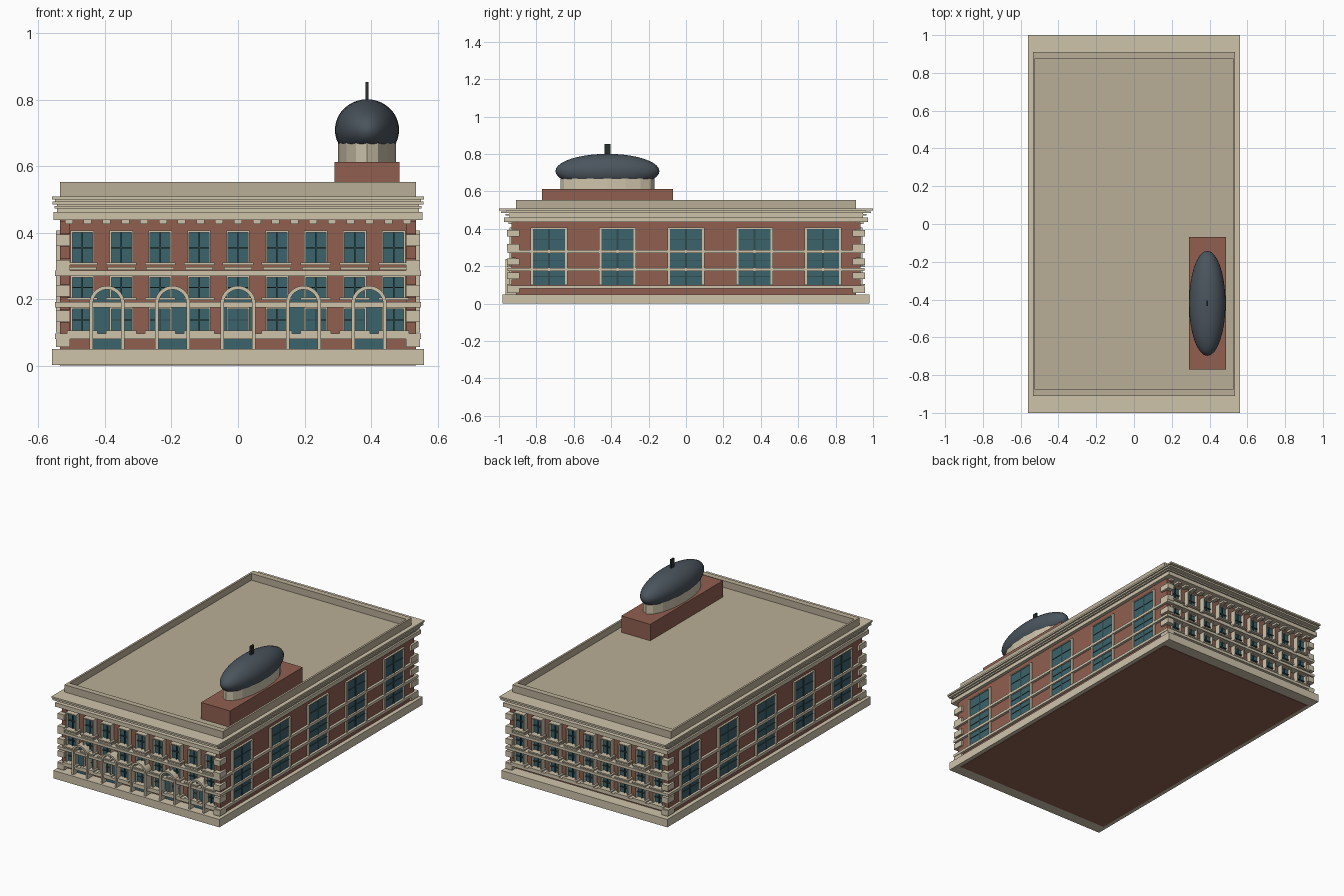
import bpy, bmesh, math
from mathutils import Matrix

if "Cube" in bpy.data.objects:
    bpy.data.objects.remove(bpy.data.objects["Cube"])

def mat(name, r, g, b):
    m = bpy.data.materials.new(name)
    m.diffuse_color = (r, g, b, 1)
    m.use_nodes = True
    m.node_tree.nodes["Principled BSDF"].inputs["Base Color"].default_value = m.diffuse_color
    return m

BRICK = mat("brick", 0.28, 0.115, 0.08)
STONE = mat("stone", 0.62, 0.55, 0.41)
TAN = mat("roof_tan", 0.49, 0.42, 0.31)
GLASS = mat("glass", 0.045, 0.125, 0.155)
BAR = mat("bars", 0.03, 0.07, 0.075)
SLATE = mat("slate", 0.07, 0.09, 0.11)
SPIRE = mat("spire", 0.02, 0.03, 0.03)

WX, WY, K = 0.535, 0.91, 2.83      # wall half sizes, depth stretch along y
parts = {}

def part(name, material):
    if name not in parts:
        parts[name] = (bmesh.new(), material)
    return parts[name][0]

def box(name, material, x0, x1, y0, y1, z0, z1):
    m = Matrix.Translation(((x0+x1)/2, (y0+y1)/2, (z0+z1)/2)) @ \
        Matrix.Diagonal((abs(x1-x0), abs(y1-y0), abs(z1-z0), 1))
    bmesh.ops.create_cube(part(name, material), size=1, matrix=m)

def slab(name, material, hx, hy, z0, z1):
    box(name, material, -hx, hx, -hy, hy, z0, z1)

def on_face(face, piece, material, u0, u1, z0, z1, depth):
    """Box standing proud of one facade; u runs along the facade."""
    name = face + "_" + piece
    s = -1 if face in ("front", "left") else 1
    if face in ("front", "back"):
        box(name, material, u0, u1, s*(WY-0.02), s*(WY+depth*K), z0, z1)
    else:
        box(name, material, s*(WX-0.01), s*(WX+depth), u0*K, u1*K, z0, z1)

def window(face, u, z0, z1, bars):
    w = 0.03
    on_face(face, "window_glass", GLASS, u-w, u+w, z0, z1, 0.004)
    for s in (-1, 1):
        on_face(face, "window_frames", STONE, u+s*w, u+s*(w+0.005), z0, z1, 0.012)
    on_face(face, "window_frames", STONE, u-w-0.005, u+w+0.005, z1, z1+0.006, 0.012)
    on_face(face, "window_bars", BAR, u-0.002, u+0.002, z0, z1, 0.007)
    for z in bars:
        on_face(face, "window_bars", BAR, u-w, u+w, z-0.002, z+0.002, 0.007)

# Main body, plinth, string courses
slab("brick_body", BRICK, WX, WY, 0, 0.49)
slab("plinth", STONE, 0.56, 0.98, 0.002, 0.05)
for z in (0.08, 0.175, 0.27):
    slab("string_courses", STONE, 0.55, 0.955, z, z+0.016)

# Stepped cornice
for hx, hy, z0, z1 in ((0.555, 0.972, 0.438, 0.462), (0.545, 0.945, 0.462, 0.472),
                       (0.552, 0.965, 0.472, 0.480), (0.545, 0.945, 0.480, 0.484),
                       (0.558, 0.99, 0.484, 0.494), (0.55, 0.96, 0.494, 0.499),
                       (0.56, 1.0, 0.499, 0.509)):
    slab("cornice", STONE, hx, hy, z0, z1)

# Roof deck and parapet
slab("roof_deck", TAN, WX-0.001, WY-0.001, 0.50, 0.512)
for s in (-1, 1):
    box("parapet", TAN, s*(WX-0.012), s*WX, -WY, WY, 0.505, 0.553)
    box("parapet", TAN, -WX+0.012, WX-0.012, s*(WY-0.034), s*WY, 0.505, 0.553)

# Front and back windows, sills, dentils
for face in ("front", "back"):
    for i in range(-4, 5):
        u = i*0.117
        for z0, z1 in ((0.105, 0.17), (0.205, 0.265), (0.31, 0.40)):
            window(face, u, z0, z1, [z0+(z1-z0)*0.5])
            on_face(face, "sills", STONE, u-0.046, u+0.046, z0-0.008, z0, 0.017)
        on_face(face, "sills", STONE, u-0.042, u+0.042, 0.288, 0.296, 0.014)
    for i in range(-9, 10):
        u = i*0.0565
        on_face(face, "dentils", STONE, u-0.012, u+0.012, 0.426, 0.438, 0.014)

# Side windows, each a tall bay
for face in ("left", "right"):
    for i in range(-2, 3):
        window(face, i*0.366/K, 0.10, 0.40, [0.145, 0.23, 0.345])

# Corner quoins on front and back
for sx in (-1, 1):
    for sy in (-1, 1):
        for r in range(10):
            z = 0.054 + r*0.038
            if r % 2 == 0:
                box("quoins", STONE, sx*0.505, sx*0.547, sy*0.89, sy*0.957, z+0.002, z+0.036)
            else:
                box("quoin_backing", BRICK, sx*0.505, sx*0.536, sy*0.89, sy*0.932, z, z+0.038)

# Front entrance arches: stone ring and glazed infill
def outline(cx, r):
    arc = [(cx+r*math.cos(math.pi*t/16), 0.187+r*math.sin(math.pi*t/16)) for t in range(17)]
    return [(cx+r, 0.05)] + arc + [(cx-r, 0.05)]

def extrude_front(bm, faces, depth):
    res = bmesh.ops.extrude_face_region(bm, geom=faces)
    verts = [g for g in res["geom"] if isinstance(g, bmesh.types.BMVert)]
    bmesh.ops.translate(bm, verts=verts, vec=(0, -depth, 0))

for i in range(-2, 3):
    cx = i*0.197
    bm = part("entrance_arches", STONE)
    rings = [[bm.verts.new((x, -WY, z)) for x, z in outline(cx, r)] for r in (0.053, 0.042)]
    a, b = rings
    extrude_front(bm, [bm.faces.new((a[k], a[k+1], b[k+1], b[k])) for k in range(len(a)-1)], 0.055)
    bm = part("arch_glass", GLASS)
    extrude_front(bm, [bm.faces.new([bm.verts.new((x, -WY, z)) for x, z in outline(cx, 0.043)])], 0.016)

# Roof tower block and spire
TX, TY = 0.388, -0.42
box("tower_block", BRICK, TX-0.098, TX+0.098, TY-0.35, TY+0.35, 0.50, 0.612)
box("spire", SPIRE, TX-0.005, TX+0.005, TY-0.015, TY+0.015, 0.78, 0.853)

# Faceted drum and smooth dome
stretch = Matrix.Translation((TX, TY, 0)) @ Matrix.Diagonal((1, K+0.05, 1, 1))
bmesh.ops.create_cone(part("drum", STONE), cap_ends=True, segments=16, radius1=0.087, radius2=0.087,
                      depth=0.065, matrix=stretch @ Matrix.Translation((0, 0, 0.64)))
bmesh.ops.create_uvsphere(part("dome", SLATE), u_segments=32, v_segments=20, radius=1,
                          matrix=stretch @ Matrix.Translation((0, 0, 0.709)) @
                          Matrix.Diagonal((0.0965, 0.0965, 0.092, 1)))

# Turn every part into an object
for name, (bm, material) in parts.items():
    bmesh.ops.recalc_face_normals(bm, faces=bm.faces)
    if name == "dome":
        for f in bm.faces:
            f.smooth = True
    me = bpy.data.meshes.new(name)
    bm.to_mesh(me)
    bm.free()
    me.materials.append(material)
    bpy.context.collection.objects.link(bpy.data.objects.new(name, me))
